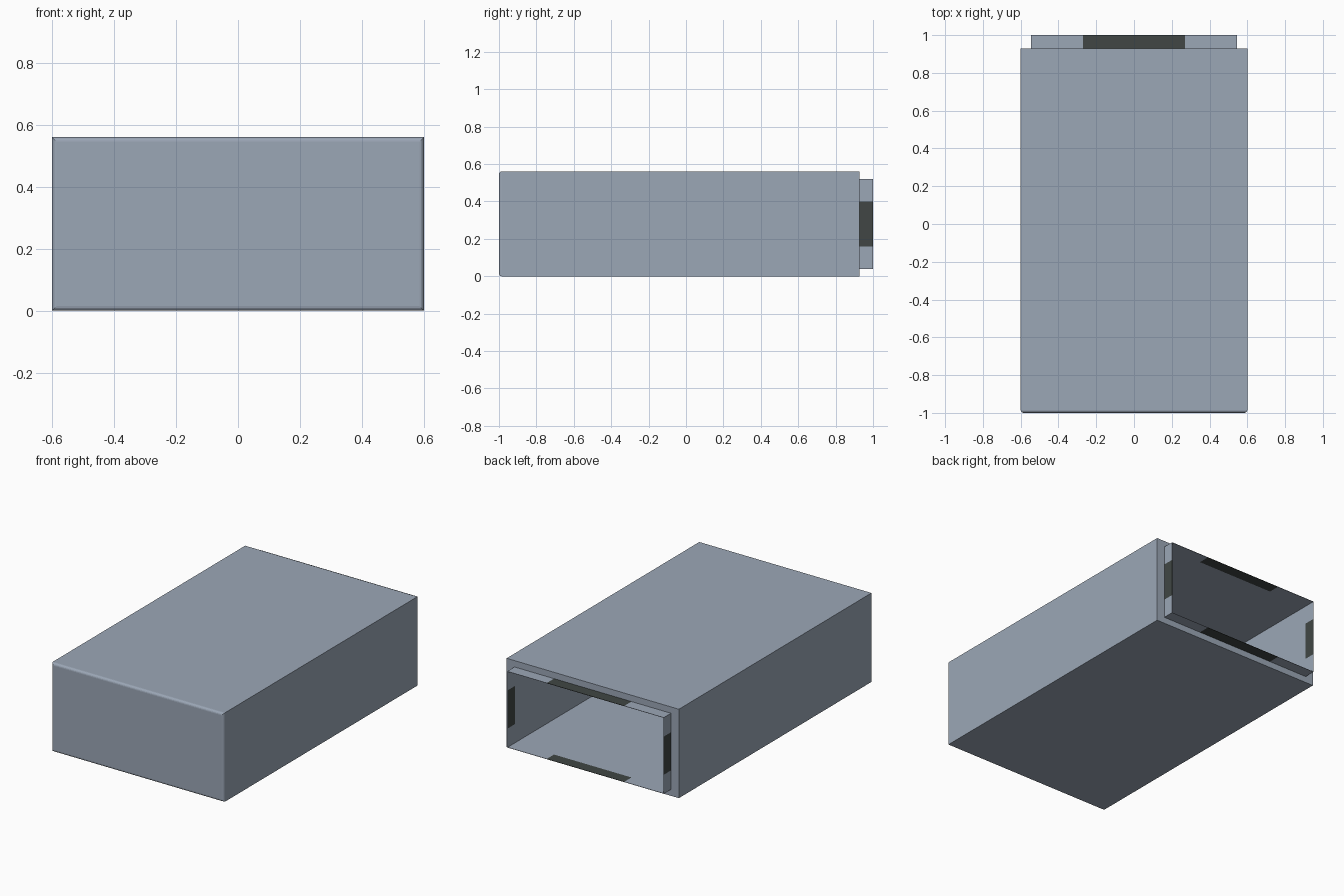
import bpy, bmesh, math

if "Cube" in bpy.data.objects:
    bpy.data.objects.remove(bpy.data.objects["Cube"])


def material(name, rgb):
    m = bpy.data.materials.new(name)
    m.diffuse_color = (*rgb, 1.0)
    m.use_nodes = True
    m.node_tree.nodes["Principled BSDF"].inputs["Base Color"].default_value = m.diffuse_color
    return m


GREY = material("blue grey", (0.33, 0.386, 0.47))
DARK = material("dark grey", (0.052, 0.062, 0.058))

ZC = 0.28          # centre height
LIP_Y = 0.928      # back end of the outer case


def ring(bm, hx, hz, y):
    """Rectangle at depth y, each side split in three for the dark patches."""
    sx, sz = 0.27, 0.12
    pts = [(-hx, -hz), (-sx, -hz), (sx, -hz), (hx, -hz), (hx, -sz), (hx, sz),
           (hx, hz), (sx, hz), (-sx, hz), (-hx, hz), (-hx, sz), (-hx, -sz)]
    return [bm.verts.new((x, y, ZC + z)) for x, z in pts]


def loft(name, sections, cap_start=False, cap_end=False, patch=False):
    bm = bmesh.new()
    rings = [ring(bm, *s) for s in sections]
    for a, b in zip(rings, rings[1:]):
        for i in range(12):
            j = (i + 1) % 12
            f = bm.faces.new((a[j], a[i], b[i], b[j]))
            # dark patch: middle third of each side, on the exposed lip only
            if patch and i % 3 == 1 and f.calc_center_median().y > LIP_Y:
                f.material_index = 1
    if cap_start:
        bm.faces.new(rings[0])
    if cap_end:
        bm.faces.new(rings[-1][::-1])
    me = bpy.data.meshes.new(name)
    bm.to_mesh(me)
    bm.free()
    me.materials.append(GREY)
    me.materials.append(DARK)
    ob = bpy.data.objects.new(name, me)
    bpy.context.collection.objects.link(ob)
    return ob


# Outer case: rounded front edge, straight sides, flat rim at the back
R, HX, HZ = 0.015, 0.60, 0.28
case = []
for k in range(5):
    t = math.radians(90 * k / 4)
    inset = R * (1 - math.sin(t))
    case.append((HX - inset, HZ - inset, -1 + R * (1 - math.cos(t))))
case += [(HX, HZ, LIP_Y), (0.545, 0.24, LIP_Y)]
loft("outer_case", case, cap_start=True)

# Inner sleeve: thin lip sticking out at the back, hollow down to the front
IX, IZ = 0.543, 0.238
loft("inner_sleeve",
     [(0.545, 0.24, LIP_Y), (0.545, 0.24, 1.0), (IX, IZ, 1.0),
      (IX, IZ, LIP_Y), (IX, IZ, -0.96)],
     cap_end=True, patch=True)
